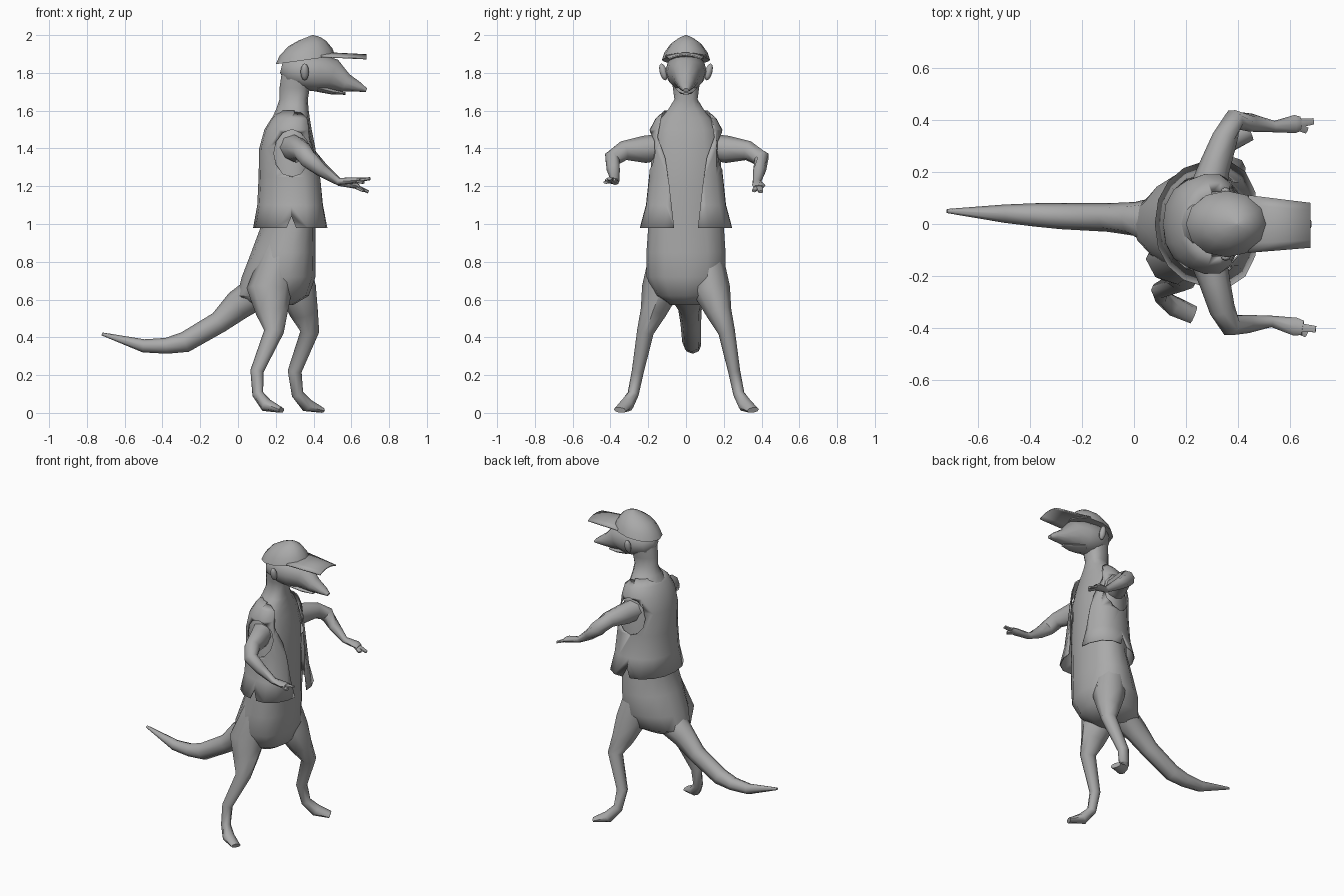
import bpy
import bmesh
from math import cos, sin, pi, copysign
from mathutils import Vector

default_cube = bpy.data.objects.get("Cube")
if default_cube:
    bpy.data.objects.remove(default_cube, do_unlink=True)

grey = bpy.data.materials.new("plain_grey")
grey.use_nodes = True
grey.diffuse_color = (0.4, 0.4, 0.4, 1)
grey.node_tree.nodes["Principled BSDF"].inputs["Base Color"].default_value = grey.diffuse_color


def activate(obj):
    bpy.ops.object.select_all(action='DESELECT')
    obj.select_set(True)
    bpy.context.view_layer.objects.active = obj


def make_object(name, bm, angle=0.9):
    """Turn a bmesh into a smooth shaded grey object."""
    bmesh.ops.recalc_face_normals(bm, faces=bm.faces)
    mesh = bpy.data.meshes.new(name)
    bm.to_mesh(mesh)
    bm.free()
    mesh.materials.append(grey)
    obj = bpy.data.objects.new(name, mesh)
    bpy.context.collection.objects.link(obj)
    activate(obj)
    bpy.ops.object.shade_smooth_by_angle(angle=angle)
    return obj


def bridge(bm, rings, capped=True):
    """Skin a list of vertex rings."""
    loops = [[bm.verts.new(p) for p in ring] for ring in rings]
    count = len(loops[0])
    for low, high in zip(loops, loops[1:]):
        for i in range(count):
            j = (i + 1) % count
            bm.faces.new((low[i], low[j], high[j], high[i]))
    if capped:
        bm.faces.new(loops[0])
        bm.faces.new(loops[-1])


def stack(name, levels, sides=14, square=1.0, taper=0.0, shear=0.0, capped=True):
    """Horizontal oval rings given as height, x centre, x radius, y radius.
    Taper narrows the back of each ring and widens its front."""
    def bend(v):
        return copysign(abs(v) ** square, v)
    rings = []
    for z, xc, rx, ry in levels:
        ring = []
        for i in range(sides):
            a = 2 * pi * i / sides
            x = xc + rx * bend(cos(a))
            y = ry * bend(sin(a)) * (1 + taper * cos(a))
            ring.append((x, y, z + shear * (x - xc)))
        rings.append(ring)
    bm = bmesh.new()
    bridge(bm, rings, capped)
    return make_object(name, bm)


def limb(name, path, ref, sides=8):
    """Tube along points x, y, z with a radius along ref and one across it."""
    points = [Vector(p[:3]) for p in path]
    last = len(points) - 1
    rings = []
    for k, p in enumerate(points):
        before = (p - points[max(k - 1, 0)]).normalized()
        after = (points[min(k + 1, last)] - p).normalized()
        tangent = (before + after).normalized()
        up = (Vector(ref) - tangent * tangent.dot(Vector(ref))).normalized()
        side = tangent.cross(up)
        ring = []
        for i in range(sides):
            a = 2 * pi * i / sides
            ring.append(p + up * cos(a) * path[k][3] + side * sin(a) * path[k][4])
        rings.append(ring)
    bm = bmesh.new()
    bridge(bm, rings)
    return make_object(name, bm)


def prism(name, outline, place, start, end):
    """Cutter: a flat outline swept between two depths."""
    bm = bmesh.new()
    bridge(bm, [[place(u, v, d) for u, v in outline] for d in (start, end)])
    obj = make_object(name, bm)
    obj.hide_render = True
    return obj


Y_AXIS, Z_AXIS = (0, 1, 0), (0, 0, 1)

# Torso and neck
stack("body", [
    (.57, .17, .12, .08), (.62, .185, .19, .16), (.72, .215, .195, .205),
    (.85, .24, .17, .205), (1, .268, .142, .195), (1.2, .27, .145, .183),
    (1.4, .267, .143, .182), (1.5, .268, .122, .165), (1.56, .28, .1, .13),
    (1.61, .288, .085, .09), (1.66, .295, .075, .06), (1.72, .3, .08, .068),
    (1.79, .31, .08, .08)], square=.9, taper=.2)

# Head and jaw
limb("head", [
    (.23, 0, 1.83, .03, .03), (.27, 0, 1.82, .08, .085), (.35, 0, 1.81, .1, .11),
    (.43, 0, 1.8, .1, .1), (.5, 0, 1.79, .085, .075), (.57, 0, 1.747, .05, .05),
    (.64, 0, 1.725, .026, .033), (.68, 0, 1.708, .01, .015)], Z_AXIS, 12)
limb("lower_jaw", [
    (.42, 0, 1.72, .02, .06), (.5, 0, 1.7, .015, .04), (.57, 0, 1.69, .006, .015)], Z_AXIS)

# Tail
limb("tail", [
    (.12, .005, .65, .11, .09), (0, .02, .57, .065, .08), (-.1, .025, .48, .055, .058),
    (-.28, .03, .375, .05, .055), (-.38, .035, .355, .045, .042),
    (-.5, .04, .355, .035, .035), (-.72, .05, .418, .008, .008)], Y_AXIS)

# Ears
for side, word in ((1, "left"), (-1, "right")):
    bm = bmesh.new()
    bmesh.ops.create_uvsphere(bm, u_segments=8, v_segments=6, radius=1)
    for v in bm.verts:
        v.co = (.353 + .022 * v.co.x, side * (.12 + .02 * v.co.y + .01 * v.co.z),
                1.805 + .045 * v.co.z)
    make_object(word + "_ear", bm)

# Legs, the left one stepping forward
limb("left_leg", [
    (.26, .1, .9, .08, .09), (.315, .135, .65, .1, .1), (.35, .175, .53, .068, .075),
    (.38, .215, .43, .045, .05), (.3, .255, .22, .032, .037), (.315, .28, .1, .03, .032),
    (.365, .315, .04, .04, .036), (.445, .355, .015, .035, .015)], Y_AXIS)
limb("right_leg", [
    (.24, -.1, .9, .08, .09), (.165, -.135, .65, .1, .12), (.18, -.175, .53, .068, .085),
    (.19, -.215, .43, .045, .052), (.1, -.255, .22, .032, .035), (.105, -.28, .1, .03, .03),
    (.15, -.315, .04, .04, .036), (.23, -.35, .015, .035, .015)], Y_AXIS)

# Arms held forward, with a finger and a thumb on each palm
limb("left_arm", [
    (.28, .11, 1.41, .07, .075), (.31, .22, 1.395, .072, .06), (.35, .33, 1.388, .052, .05),
    (.385, .4, 1.345, .05, .043), (.45, .39, 1.285, .035, .035), (.54, .375, 1.22, .02, .022),
    (.62, .385, 1.205, .018, .035), (.64, .385, 1.195, .012, .028)], Z_AXIS)
limb("right_arm", [
    (.28, -.11, 1.41, .07, .075), (.31, -.22, 1.395, .072, .06), (.34, -.33, 1.388, .052, .05),
    (.37, -.39, 1.345, .05, .043), (.44, -.385, 1.285, .035, .035), (.53, -.375, 1.225, .02, .022),
    (.62, -.395, 1.23, .016, .035), (.65, -.4, 1.235, .012, .028)], Z_AXIS)
for word, palm, tips in (
        ("left", (.61, .385, 1.205), ((.69, .395, 1.17), (.665, .36, 1.175))),
        ("right", (.61, -.395, 1.23), ((.7, -.405, 1.24), (.665, -.425, 1.22)))):
    for part, tip in zip(("finger", "thumb"), tips):
        limb(word + "_" + part, [palm + (.013, .022), tip + (.008, .014)], Z_AXIS, 6)

# Sleeveless vest: a flared shell with a front opening, armholes and side notches
vest = stack("vest", [
    (.98, .28, .2, .245), (1.1, .28, .178, .212), (1.25, .277, .168, .196),
    (1.4, .267, .155, .195), (1.5, .272, .132, .192), (1.56, .285, .108, .16),
    (1.6, .297, .08, .115)], sides=16, square=.85, taper=.15, capped=False)
half = [(.06, .9), (.065, 1), (.09, 1.22), (.11, 1.35), (.15, 1.46), (.135, 1.54), (.1, 1.7)]
opening = half + [(-y, z) for y, z in reversed(half)]
armhole = [(.285 + .095 * cos(pi * i / 6), 1.375 + .125 * sin(pi * i / 6)) for i in range(12)]
notch = [(.245, .95), (.32, .95), (.283, 1.04)]
cutters = [
    prism("opening_cutter", opening, lambda u, v, d: (d, u, v), .3, .8),
    prism("armhole_cutter", armhole, lambda u, v, d: (u, d, v), -.5, .5),
    prism("notch_cutter", notch, lambda u, v, d: (u, d, v), -.5, .5)]
activate(vest)
cloth = vest.modifiers.new("cloth", 'SOLIDIFY')
cloth.thickness = .006
bpy.ops.object.modifier_apply(modifier=cloth.name)
for cutter in cutters:
    cut = vest.modifiers.new("cut", 'BOOLEAN')
    cut.operation = 'DIFFERENCE'
    cut.solver = 'EXACT'
    cut.object = cutter
    bpy.ops.object.modifier_apply(modifier=cut.name)
    bpy.data.objects.remove(cutter, do_unlink=True)

# Cap crown
stack("cap", [
    (1.868, .357, .157, .128), (1.91, .36, .14, .113), (1.955, .367, .1, .08),
    (1.98, .38, .058, .045), (2, .395, .004, .004)], sides=12, shear=.14)

# Arched cap visor
bm = bmesh.new()
bmesh.ops.create_grid(bm, x_segments=2, y_segments=6, size=1)
for v in bm.verts:
    reach, across = (v.co.x + 1) / 2, v.co.y
    v.co = (.44 + .24 * reach, across * (.11 - .025 * reach) - .005 * reach,
            1.907 - .012 * reach - .02 * across ** 2)
visor = make_object("visor", bm)
rim = visor.modifiers.new("rim", 'SOLIDIFY')
rim.thickness = .008
rim.offset = 0
